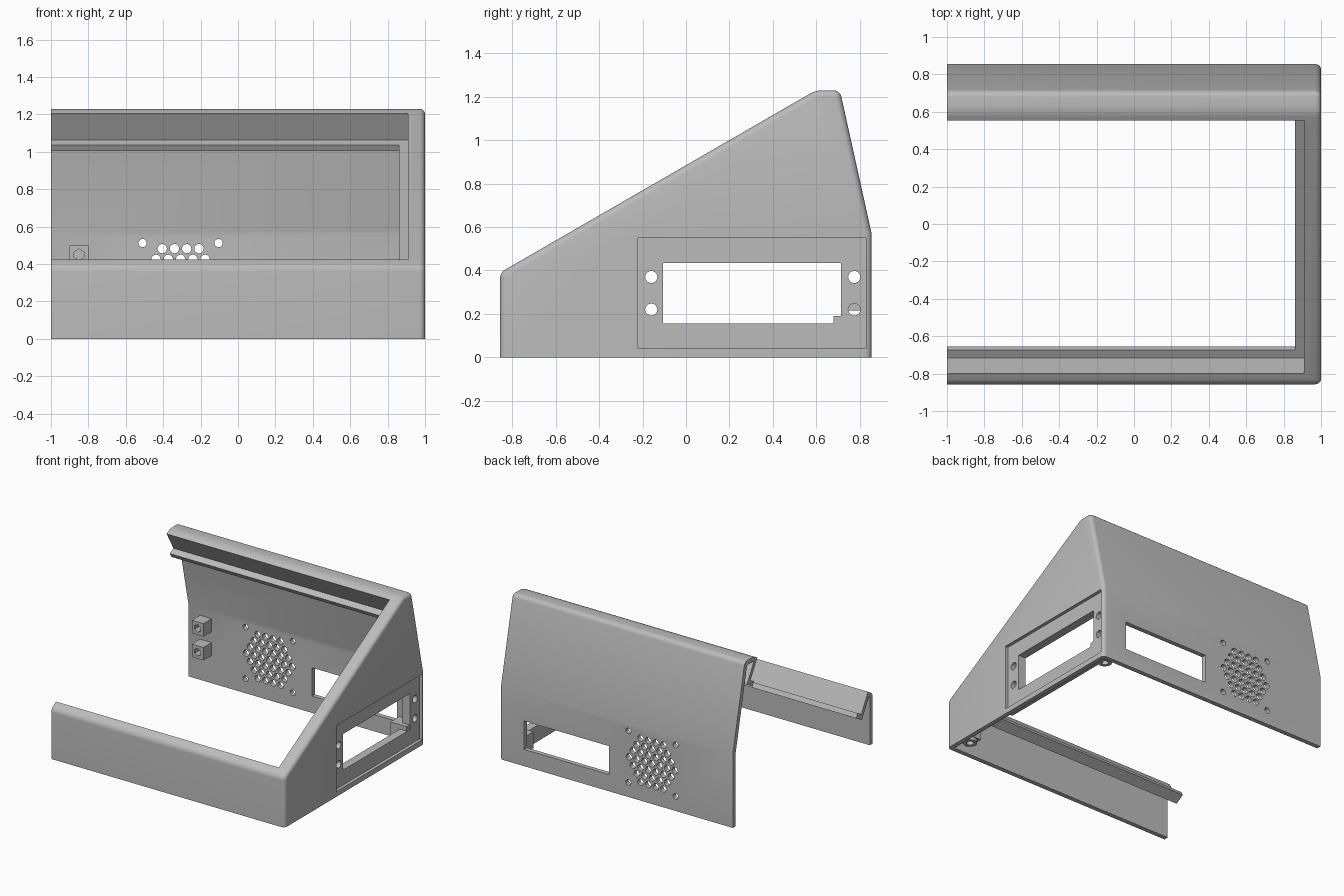
import bpy, bmesh, math
from mathutils import Matrix

if "Cube" in bpy.data.objects:
    bpy.data.objects.remove(bpy.data.objects["Cube"], do_unlink=True)

grey = bpy.data.materials.new("plain grey")
grey.use_nodes = True
colour = (0.5, 0.5, 0.5, 1)
grey.diffuse_color = colour
grey.node_tree.nodes["Principled BSDF"].inputs["Base Color"].default_value = colour


def make(name, bm):
    bmesh.ops.recalc_face_normals(bm, faces=bm.faces)
    mesh = bpy.data.meshes.new(name)
    bm.to_mesh(mesh)
    bm.free()
    mesh.materials.append(grey)
    obj = bpy.data.objects.new(name, mesh)
    bpy.context.collection.objects.link(obj)
    return obj


def prism_bm(profile, x0, x1):
    """Extrude a (y, z) profile along x."""
    bm = bmesh.new()
    face = bm.faces.new([bm.verts.new((x0, y, z)) for y, z in profile])
    ext = bmesh.ops.extrude_face_region(bm, geom=[face])
    verts = [v for v in ext["geom"] if isinstance(v, bmesh.types.BMVert)]
    bmesh.ops.translate(bm, vec=(x1 - x0, 0, 0), verts=verts)
    return bm


def prism(name, profile, x0, x1):
    return make(name, prism_bm(profile, x0, x1))


def box(name, x0, x1, y0, y1, z0, z1):
    return prism(name, [(y0, z0), (y1, z0), (y1, z1), (y0, z1)], x0, x1)


def rods(name, spots, axis, depth, sides=16):
    """Cylinders along one axis; each spot is (x, y, z, radius)."""
    turn = {"x": Matrix.Rotation(math.pi / 2, 4, "Y"),
            "y": Matrix.Rotation(math.pi / 2, 4, "X"),
            "z": Matrix.Identity(4)}[axis]
    bm = bmesh.new()
    for x, y, z, r in spots:
        bmesh.ops.create_cone(bm, cap_ends=True, segments=sides, radius1=r, radius2=r,
                              depth=depth, matrix=Matrix.Translation((x, y, z)) @ turn)
    return make(name, bm)


def combine(target, tool, operation):
    mod = target.modifiers.new("combine", "BOOLEAN")
    mod.operation, mod.solver, mod.object = operation, "EXACT", tool
    bpy.context.view_layer.update()
    result = bpy.data.meshes.new_from_object(
        target.evaluated_get(bpy.context.evaluated_depsgraph_get()))
    target.modifiers.clear()
    target.data = result
    bpy.data.objects.remove(tool, do_unlink=True)


def cut(target, tool):
    combine(target, tool, "DIFFERENCE")


def join(target, tool):
    combine(target, tool, "UNION")


# Outer body with rounded outer edges; base, open end and rear knee stay sharp
KNEE = 0.57
bm = prism_bm([(-0.857, 0), (-0.857, 0.39), (0.598, 1.23), (0.709, 1.23),
               (0.855, KNEE), (0.855, 0)], -1, 1)
edges = []
for e in bm.edges:
    a, b = e.verts[0].co, e.verts[1].co
    on_side = a.x > 0.9 and b.x > 0.9
    along = abs(a.x - b.x) > 1
    if (on_side and max(a.z, b.z) > 0.1) or \
       (along and a.z > 0.1 and abs(a.z - KNEE) > 0.01):
        edges.append(e)
bmesh.ops.bevel(bm, geom=edges, offset=0.03, segments=5, profile=0.5,
                affect="EDGES", clamp_overlap=True)
body = make("enclosure_shell", bm)

# Hollow inside, open below and at one end
cut(body, prism("cavity", [(-0.822, -0.1), (-0.822, 0.37), (0.607, 1.195),
                           (0.681, 1.195), (0.82, 0.567), (0.82, -0.1)], -1.1, 0.965))


# Screen well, square to the sloping face
def sloped(s0, s1, d0, d1):
    c, s = math.cos(math.pi / 6), math.sin(math.pi / 6)
    return [(-0.857 + u * c + d * s, 0.39 + u * s - d * c)
            for u, d in ((s0, d0), (s1, d0), (s1, d1), (s0, d1))]


LOW, HIGH, DEEP, LEDGE = 0.066, 1.63, 0.165, 0.05
join(body, prism("well", sloped(LOW - 0.03, HIGH + 0.03, 0.015, DEEP + 0.038), -1, 0.98))
cut(body, prism("well_recess", sloped(LOW, HIGH, -0.2, DEEP), -1.1, 0.91))
cut(body, prism("well_opening", sloped(LOW + LEDGE, HIGH - LEDGE, -0.2, 0.3), -1.1, 0.86))

# Side connector plate: backing, shallow recess, window and screw holes
join(body, box("backing", 0.91, 0.985, -0.25, 0.825, 0.03, 0.57))
cut(body, box("plate_recess", 0.975, 1.1, -0.22, 0.83, 0.04, 0.55))
cut(body, box("side_window", 0.85, 1.1, -0.105, 0.715, 0.155, 0.435))
cut(body, rods("side_holes", [(0.95, y, z, 0.028) for y in (-0.16, 0.775)
                              for z in (0.22, 0.37)], "x", 0.25))

# Rear window
cut(body, box("rear_window", 0.06, 0.79, 0.75, 0.95, 0.13, 0.35))

# Hexagonal speaker grille with four mounting holes
GX, GZ, PITCH = -0.307, 0.312, 0.0655
holes = [(GX + sx * 0.203, 0.84, GZ + sz * 0.2, 0.022) for sx in (-1, 1) for sz in (-1, 1)]
for row in range(-3, 4):
    count = 7 - abs(row)
    holes += [(GX + (i - (count - 1) / 2) * PITCH, 0.84, GZ + row * PITCH * 0.866, 0.025)
              for i in range(count)]
cut(body, rods("grille_holes", holes, "y", 0.2))

# Two socket blocks on the rear wall, each with a blind hexagonal hole
for i, z in enumerate((0.265, 0.45)):
    block = box("socket_block_%d" % (i + 1), -0.9, -0.8, 0.72, 0.822, z - 0.05, z + 0.05)
    cut(block, rods("socket_hole", [(-0.85, 0.72, z, 0.03)], "y", 0.12, 6))

# Screw bosses in the two lower corners
for name, y in (("rear_boss", 0.735), ("front_boss", -0.745)):
    boss = box(name, 0.83, 0.97, y - 0.055, y + 0.055, 0.06, 0.19)
    join(boss, rods("collar", [(0.885, y, 0.06, 0.05)], "z", 0.05, 24))
    cut(boss, rods("screw_hole", [(0.885, y, 0.06, 0.025)], "z", 0.2, 24))

# Smooth the rounded edges, keep the rest crisp
for obj in bpy.context.collection.objects:
    if obj.type == "MESH" and obj.data.materials and obj.data.materials[0] == grey:
        bpy.ops.object.select_all(action="DESELECT")
        obj.select_set(True)
        bpy.context.view_layer.objects.active = obj
        bpy.ops.object.shade_smooth_by_angle(angle=math.radians(25))
